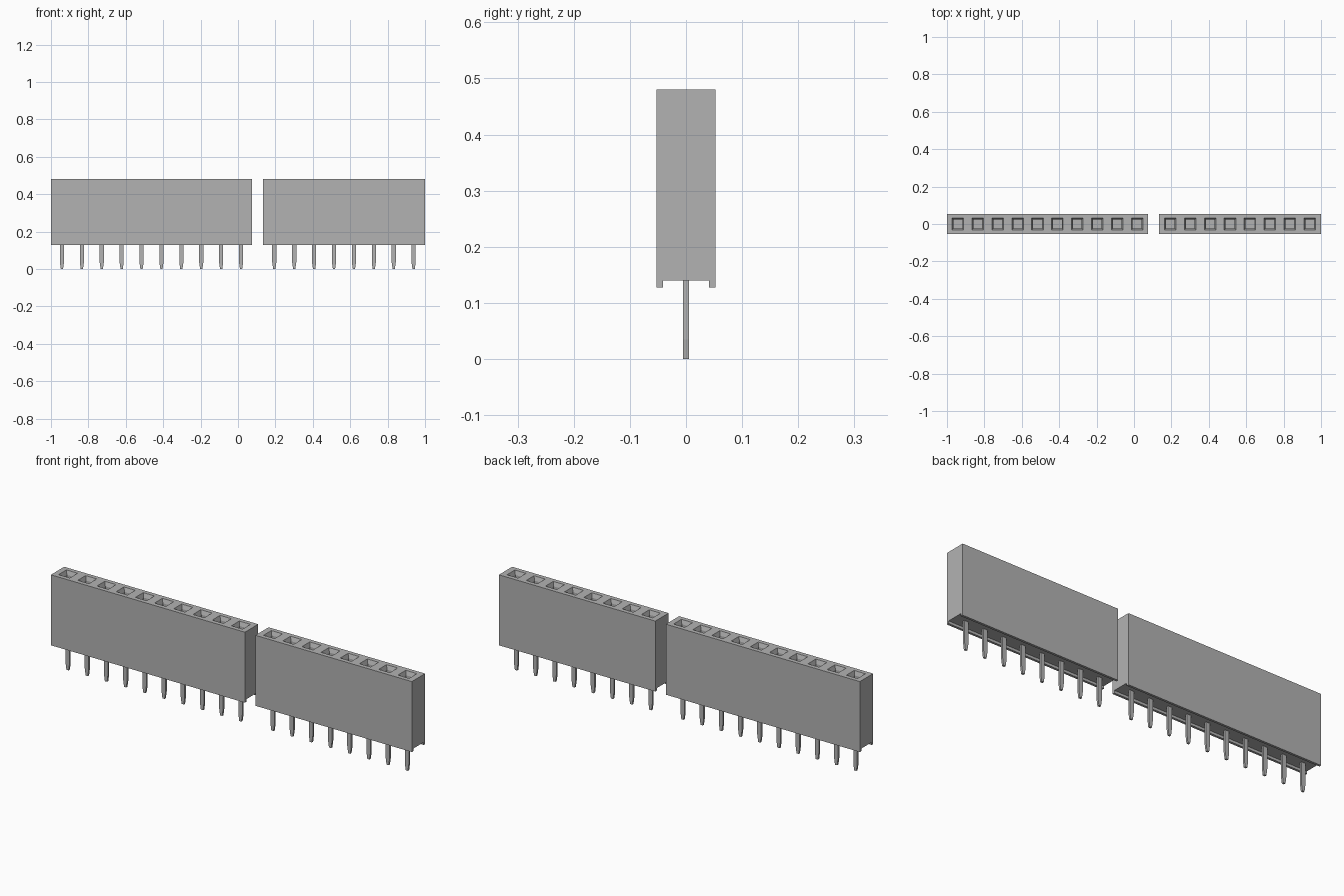
import bpy
import bmesh

cube = bpy.data.objects.get("Cube")
if cube:
    bpy.data.objects.remove(cube, do_unlink=True)

grey = bpy.data.materials.new("plain_grey")
grey.use_nodes = True
COLOUR = (0.45, 0.45, 0.45, 1)
grey.diffuse_color = COLOUR
grey.node_tree.nodes["Principled BSDF"].inputs["Base Color"].default_value = COLOUR

PITCH = 0.1064
HALF_Y = 0.0525      # half depth of the housing
MOUTH = 0.031        # half width of a socket opening
THROAT = 0.02        # half width of a socket hole
TOP, CEILING, BOTTOM = 0.48, 0.14, 0.127


def finish(bm, name):
    bmesh.ops.recalc_face_normals(bm, faces=bm.faces)
    mesh = bpy.data.meshes.new(name)
    bm.to_mesh(mesh)
    bm.free()
    mesh.materials.append(grey)
    bpy.context.collection.objects.link(bpy.data.objects.new(name, mesh))


def loft(bm, rings):
    """Skin equal rings of points and cap both ends."""
    rows = [[bm.verts.new(p) for p in ring] for ring in rings]
    for a, b in zip(rows, rows[1:]):
        for i in range(len(a)):
            j = (i + 1) % len(a)
            bm.faces.new((a[i], a[j], b[j], b[i]))
    bm.faces.new(rows[0])
    bm.faces.new(rows[-1])


def housing(name, x0, x1, pins):
    # Cross-section with a groove along the underside
    half = [(MOUTH, TOP), (HALF_Y, TOP), (HALF_Y, BOTTOM),
            (0.041, BOTTOM), (0.041, CEILING)]
    section = half + [(-y, z) for y, z in reversed(half)]
    stations = [x0] + [x + s * MOUTH for x in pins for s in (-1, 1)] + [x1]
    bm = bmesh.new()
    loft(bm, [[(x, y, z) for y, z in section] for x in stations])
    bmesh.ops.recalc_face_normals(bm, faces=bm.faces)
    # Square sockets: tapered mouth, then a straight hole
    bm.faces.ensure_lookup_table()
    mouths = []
    for f in bm.faces:
        c = f.calc_center_median()
        if f.normal.z > 0.9 and abs(c.y) < 0.001 and \
                any(abs(c.x - x) < 0.001 for x in pins):
            mouths.append(f)
    for thickness, drop in ((MOUTH - THROAT, 0.02), (0.0002, 0.22)):
        bmesh.ops.inset_individual(bm, faces=mouths, thickness=thickness)
        for v in {v for f in mouths for v in f.verts}:
            v.co.z -= drop
    finish(bm, name)


def pin_row(name, pins):
    # Flat pins with tapered tips
    bm = bmesh.new()
    for x in pins:
        loft(bm, [[(x + sx * w, sy * 0.005, z)
                   for sx, sy in ((-1, -1), (1, -1), (1, 1), (-1, 1))]
                  for w, z in ((0.006, 0), (0.011, 0.035), (0.011, CEILING + 0.01))])
    finish(bm, name)


# Ten-way strip on the right, eight-way strip on the left
for side, x0, x1, count in (("right", -1, 0.075, 10), ("left", 0.133, 1, 8)):
    middle = (x0 + x1) / 2
    pins = [middle + (i - (count - 1) / 2) * PITCH for i in range(count)]
    housing(side + "_socket_housing", x0, x1, pins)
    pin_row(side + "_pins", pins)
